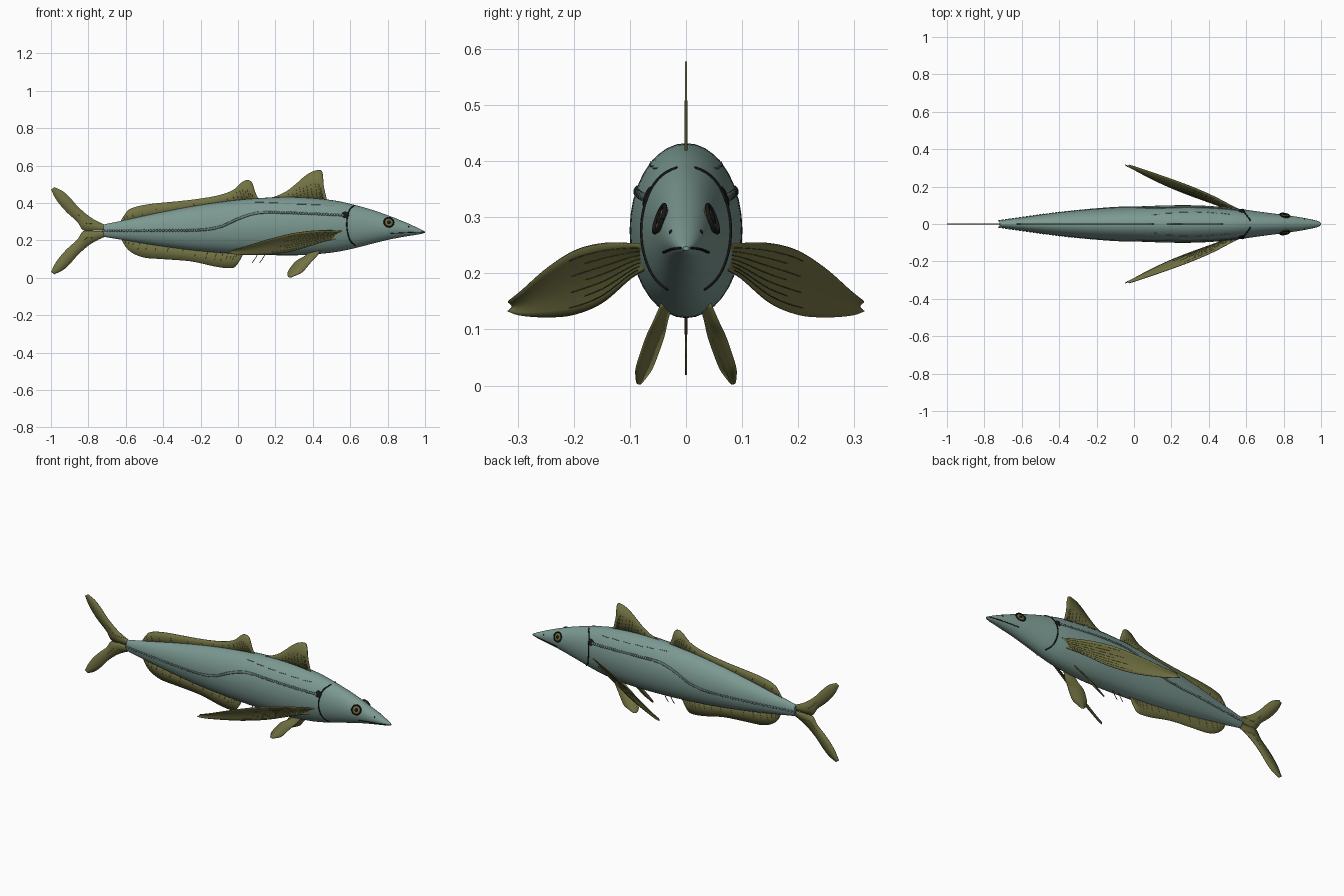
import bpy, bmesh, math
from mathutils import Vector, Matrix

cube = bpy.data.objects.get("Cube")
if cube:
    bpy.data.objects.remove(cube, do_unlink=True)


def material(name, rgb):
    m = bpy.data.materials.new(name)
    m.use_nodes = True
    m.diffuse_color = (*rgb, 1)
    bsdf = next(n for n in m.node_tree.nodes if n.type == 'BSDF_PRINCIPLED')
    bsdf.inputs["Base Color"].default_value = (*rgb, 1)
    return m


SKIN = material("sea_green_skin", (0.2, 0.32, 0.285))
FIN = material("olive_fin", (0.168, 0.168, 0.057))
RAY = material("dark_olive_ray", (0.085, 0.085, 0.03))
BEAD = material("dull_teal_scale", (0.13, 0.2, 0.18))
BLACK = material("black_marking", (0.008, 0.009, 0.008))
GOLD = material("gold_iris", (0.16, 0.135, 0.045))
SPINE = material("red_brown_spine", (0.14, 0.05, 0.05))


def smooth(pts, per=6):
    """Catmull-Rom curve through the points."""
    v = [Vector(p) for p in pts]
    v = [2 * v[0] - v[1]] + v + [2 * v[-1] - v[-2]]
    out = []
    for a, b, c, d in zip(v, v[1:], v[2:], v[3:]):
        for k in range(per):
            t = k / per
            out.append(b + (c - a) * t / 2 + (a - 2.5 * b + 2 * c - d / 2) * t * t
                       + (1.5 * (b - c) + (d - a) / 2) * t ** 3)
    return out + [v[-2]]


def mesh_object(name, bm, mat, thickness=0):
    bmesh.ops.recalc_face_normals(bm, faces=bm.faces)
    me = bpy.data.meshes.new(name)
    bm.to_mesh(me)
    bm.free()
    ob = bpy.data.objects.new(name, me)
    bpy.context.collection.objects.link(ob)
    me.materials.append(mat)
    if thickness:
        mod = ob.modifiers.new("thickness", 'SOLIDIFY')
        mod.thickness, mod.offset = thickness, 0
    bpy.ops.object.select_all(action='DESELECT')
    ob.select_set(True)
    bpy.context.view_layer.objects.active = ob
    bpy.ops.object.shade_smooth_by_angle(angle=math.radians(40))


def loft(name, rows, mat, closed=False, thickness=0):
    bm = bmesh.new()
    vs = [[bm.verts.new(p) for p in r] for r in rows]
    n = len(rows[0])
    for a, b in zip(vs, vs[1:]):
        for i in range(n if closed else n - 1):
            j = (i + 1) % n
            bm.faces.new((a[i], a[j], b[j], b[i]))
    if closed:
        bm.faces.new(vs[0])
        bm.faces.new(vs[-1])
    mesh_object(name, bm, mat, thickness)


def lines(name, paths, radius, mat):
    cu = bpy.data.curves.new(name, 'CURVE')
    cu.dimensions = '3D'
    cu.bevel_depth, cu.bevel_resolution, cu.use_fill_caps = radius, 1, True
    for path in paths:
        s = cu.splines.new('POLY')
        s.points.add(len(path) - 1)
        for p, q in zip(s.points, path):
            p.co = (*q, 1)
    cu.materials.append(mat)
    bpy.context.collection.objects.link(bpy.data.objects.new(name, cu))


# Body stations: x, top z, bottom z, half width
PROFILE = smooth([
    (-.72, .285, .22, .018), (-.6, .31, .2, .035), (-.4, .353, .168, .062),
    (-.2, .39, .143, .081), (0, .417, .128, .093), (.2, .431, .121, .1),
    (.35, .43, .122, .099), (.5, .416, .135, .089), (.6, .396, .153, .076),
    (.7, .369, .178, .062), (.8, .335, .203, .049), (.9, .295, .222, .034),
    (.97, .263, .233, .018), (1, .248, .241, .005)])


def section(x):
    for a, b in zip(PROFILE, PROFILE[1:]):
        if x <= b[0]:
            return a.lerp(b, max(0, (x - a[0]) / (b[0] - a[0])))
    return PROFILE[-1]


def skin(x, z, side=1):
    _, top, bot, w = section(x)
    h = (2 * z - top - bot) / (top - bot)
    return Vector((x, side * w * math.sqrt(max(0, 1 - h * h)), z))


def skin_frame(x, z, side):
    e = .004
    n = (skin(x + e, z, side) - skin(x - e, z, side)).cross(
        skin(x, z + e, side) - skin(x, z - e, side)).normalized()
    if n.y * side < 0:
        n.negate()
    return Matrix.Translation(skin(x, z, side)) @ n.to_track_quat('Z', 'Y').to_matrix().to_4x4()


SIDES = 36
loft("body", [[(x, w * math.cos(2 * math.pi * i / SIDES),
                (t + b) / 2 + (t - b) / 2 * math.sin(2 * math.pi * i / SIDES))
               for i in range(SIDES)] for x, t, b, w in PROFILE], SKIN, closed=True)


# Median fins: outer edge lofted down into the body, with short rays near the base
def median_fin(name, edge, up, lean):
    rows, rays = [], []
    for i, (x, z) in enumerate(smooth(edge, 4)):
        base = section(x)[1 if up else 2] - (.02 if up else -.02)
        rows.append([(x, 0, base), (x, 0, (z + base) / 2), (x, 0, z)])
        if i % 2 and abs(z - base) > .05:
            reach = (z - base) * .6
            for y in (-.0015, .0015):
                rays.append([(x, y, base), (x - lean * abs(reach), y, base + reach)])
    loft(name, rows, FIN, thickness=.003)
    lines(name + "_rays", rays, .0008, RAY)


median_fin("front_dorsal_fin", [(.15, .425), (.2, .436), (.26, .464), (.31, .503), (.35, .538),
                                (.39, .565), (.438, .578), (.453, .555), (.459, .49), (.475, .42)], True, .15)
median_fin("rear_dorsal_fin", [(-.63, .3), (-.605, .34), (-.57, .372), (-.47, .395), (-.27, .415),
                               (-.12, .438), (-.03, .468), (.02, .511), (.05, .523), (.075, .51),
                               (.092, .46), (.11, .42)], True, .3)
median_fin("anal_fin", [(-.62, .2), (-.6, .165), (-.565, .133), (-.5, .108), (-.4, .1), (-.25, .088),
                        (-.13, .062), (-.06, .052), (-.02, .056), (.005, .085), (.03, .13)], False, .3)

# Forked tail: each lobe lofted between its outer and inner edge
outer = smooth([(-.69, .28), (-.73, .292), (-.79, .325), (-.85, .375), (-.895, .425), (-.935, .462), (-.982, .485)])
inner = smooth([(-.69, .253), (-.76, .253), (-.825, .253), (-.86, .3), (-.92, .355), (-.97, .415), (-1, .472)])
for name, flip in (("upper", 1), ("lower", -1)):
    rows = [[(x, 0, .252 + flip * (z - .252)) for x, z in (a, a.lerp(b, .5), b)]
            for a, b in zip(outer, inner)]
    loft(name + "_tail_lobe", rows, FIN, thickness=.003)
    fan = [[(p[0], y, p[2]) for p in (rows[6][0], rows[12][1], rows[18][1])] for y in (-.0015, .0015)]
    lines(name + "_tail_rays", fan, .0008, RAY)

# Paired fins and side markings
PECTORAL = smooth([(.075, .25, .205), (.1, .253, .19), (.15, .253, .147), (.2, .24, .126),
                   (.25, .208, .122), (.295, .168, .125), (.317, .15, .132)])
PELVIC = smooth([(.145, .44, .39), (.115, .42, .355), (.09, .395, .312), (.06, .37, .285),
                 (.03, .342, .266), (.012, .305, .265), (.003, .285, .272)])
LATERAL = smooth([(-.72, .252), (-.45, .253), (-.22, .255), (-.1, .272), (0, .315), (.08, .342),
                  (.16, .35), (.35, .345), (.56, .335)], 15)
GILL = smooth([(.622, .388), (.595, .36), (.582, .3), (.585, .25), (.6, .2), (.628, .172)])
MOUTH = smooth([(.815, .237), (.87, .24), (.93, .243), (.993, .245)])

for label, side in (("left_side", 1), ("right_side", -1)):
    # swept pectoral fin, cupped across its width, rays on both faces
    rows = []
    for y, t, b in PECTORAL:
        rows.append([(.52 - 2.4 * (y - .085) + 1.1 * (t - b) * (.5 - f),
                      side * (y - .008 * math.sin(math.pi * f)), t + (b - t) * f)
                     for f in (k / 8 for k in range(9))])
    loft(label + "_pectoral_fin", rows, FIN, thickness=.004)
    rays = [[Vector(r[k]) + Vector((0, off, 0)) for r in rows[3:17 + 3 * (k % 2)]]
            for k in range(1, 8) for off in (-.003, .003)]
    lines(label + "_pectoral_rays", rays, .0008, RAY)

    # pelvic fin, leading edge outward
    rows = [[(x, side * (.04 + .35 * (.13 - z) + .35 * (x - (a + b) / 2)), z)
             for x in (a, (a + b) / 2, b)] for z, a, b in PELVIC]
    loft(label + "_pelvic_fin", rows, FIN, thickness=.004)

    # beaded lateral line
    bm = bmesh.new()
    for p in LATERAL:
        bmesh.ops.create_icosphere(bm, subdivisions=2, radius=1, matrix=skin_frame(p.x, p.y, side)
                                   @ Matrix.Diagonal((.0075, .0075, .004, 1)))
    mesh_object(label + "_lateral_line", bm, BEAD)

    # dashed back line, gill edge, mouth
    dashes = [[skin(.09 + .075 * k + .01 * j, .405 - .0035 * k, side) for j in range(6)] for k in range(6)]
    lines(label + "_back_dashes", dashes, .0015, BEAD)
    lines(label + "_gill_edge", [[skin(x, z, side) for x, z in GILL]], .0035, BLACK)
    lines(label + "_mouth", [[skin(x, z, side) for x, z in MOUTH]], .0022, BLACK)

    # raised eye rim
    frame = skin_frame(.806, .296, side)
    ring = [frame @ Vector((.026 * math.cos(a), .026 * math.sin(a), .004))
            for a in (math.pi * i / 12 for i in range(25))]
    lines(label + "_eye_rim", [ring], .004, BLACK)

    # iris, pupil, nostril and shoulder spot as flattened domes on the skin
    for name, x, z, r, depth, mat in (("iris", .806, .296, .026, .006, GOLD),
                                      ("pupil", .806, .296, .013, .009, BLACK),
                                      ("nostril", .912, .274, .004, .003, BLACK),
                                      ("shoulder_spot", .574, .337, .019, .004, BLACK)):
        bm = bmesh.new()
        bmesh.ops.create_uvsphere(bm, u_segments=20, v_segments=10, radius=1,
                                  matrix=skin_frame(x, z, side) @ Matrix.Diagonal((r, r, depth, 1)))
        mesh_object(label + "_" + name, bm, mat)

# Two free spines ahead of the anal fin
lines("belly_spines", [[(x, 0, .135), (x - .02, 0, .1), (x - .035, 0, .08)] for x in (.11, .15)], .002, SPINE)
